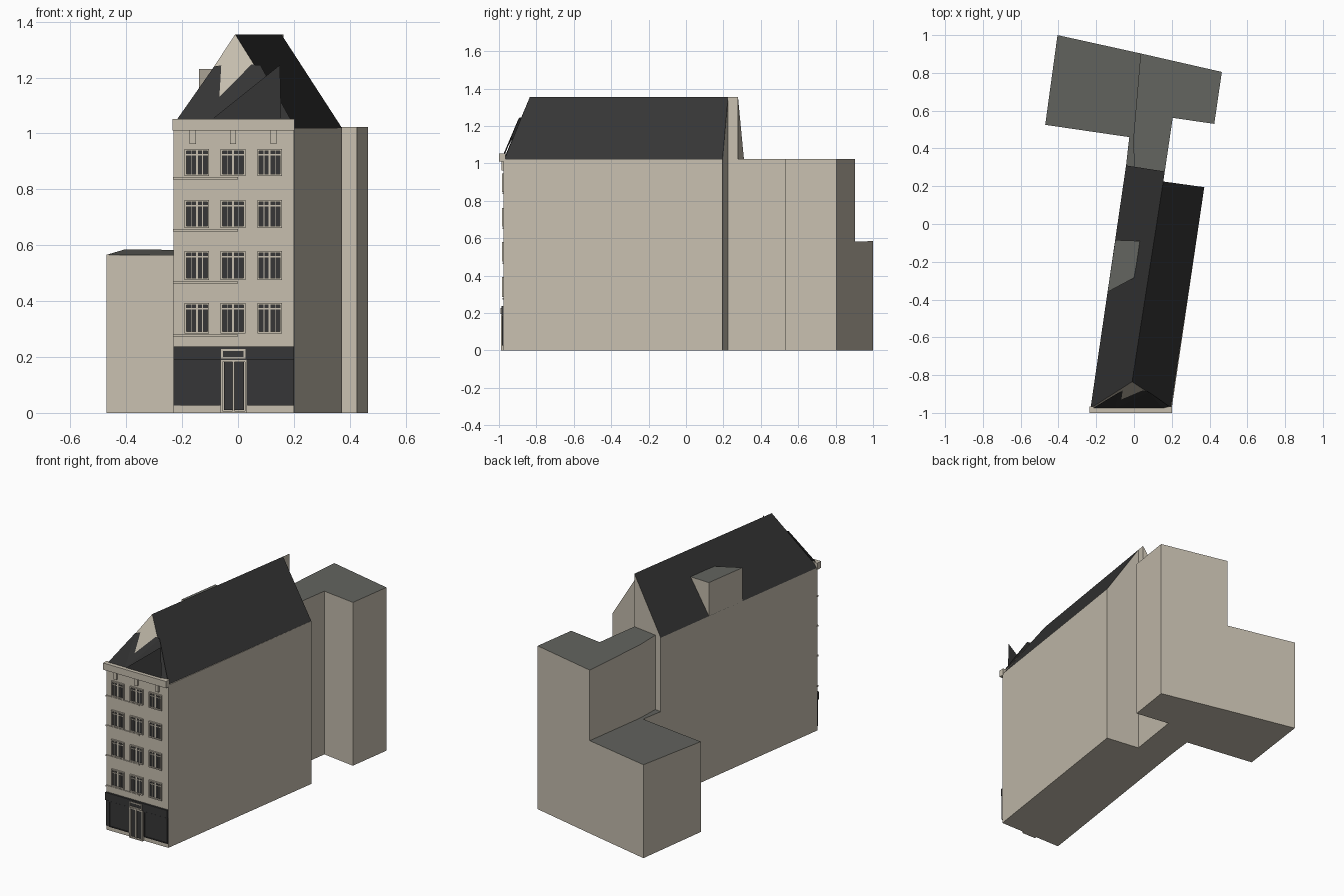
import bpy, bmesh
from mathutils import Vector

cube = bpy.data.objects.get("Cube")
if cube:
    bpy.data.objects.remove(cube, do_unlink=True)


def material(name, color):
    m = bpy.data.materials.new(name)
    m.use_nodes = True
    m.diffuse_color = (*color, 1)
    m.node_tree.nodes["Principled BSDF"].inputs["Base Color"].default_value = (*color, 1)
    return m


CREAM = material("cream_stone", (0.57, 0.52, 0.43))
SLATE = material("dark_slate", (0.035, 0.035, 0.035))
GREY = material("grey_flat_roof", (0.125, 0.128, 0.115))
SHOP = material("shop_charcoal", (0.037, 0.037, 0.038))


def finish(name, bm, mats):
    me = bpy.data.meshes.new(name)
    bm.to_mesh(me)
    bm.free()
    for m in mats:
        me.materials.append(m)
    ob = bpy.data.objects.new(name, me)
    bpy.context.scene.collection.objects.link(ob)
    return ob


def prism(name, outline, bottom, top, roof=CREAM):
    """Extrude a counter-clockwise footprint; top is a height or a function of y."""
    height = top if callable(top) else lambda y: top
    bm = bmesh.new()
    lo = [bm.verts.new((x, y, bottom)) for x, y in outline]
    hi = [bm.verts.new((x, y, height(y))) for x, y in outline]
    bm.faces.new(lo[::-1])
    bm.faces.new(hi).material_index = 1
    n = len(outline)
    for i in range(n):
        j = (i + 1) % n
        bm.faces.new((lo[i], lo[j], hi[j], hi[i]))
    return finish(name, bm, [CREAM, roof])


def sheet(name, polygons, mat):
    bm = bmesh.new()
    for poly in polygons:
        bm.faces.new([bm.verts.new(p) for p in poly])
    return finish(name, bm, [mat])


WALL = -0.975  # front wall plane


def boxes(name, rects, depth, mat, back=WALL + 0.005):
    """Join facade boxes given as (x0, x1, z0, z1) into one object."""
    bm = bmesh.new()
    for x0, x1, z0, z1 in rects:
        made = bmesh.ops.create_cube(bm, size=1)["verts"]
        front = WALL - depth
        bmesh.ops.scale(bm, verts=made, vec=(x1 - x0, back - front, z1 - z0))
        bmesh.ops.translate(bm, verts=made,
                            vec=((x0 + x1) / 2, (back + front) / 2, (z0 + z1) / 2))
    return finish(name, bm, [mat])


def border(x0, x1, z0, z1, t):
    return [(x0, x0 + t, z0, z1), (x1 - t, x1, z0, z1),
            (x0 + t, x1 - t, z0, z0 + t), (x0 + t, x1 - t, z1 - t, z1)]


# Main body: a long slanted plot with a stepped rear
EAVE, RIDGE = 1.02, 1.355
fl, fr = (-0.23, WALL), (0.2, WALL)
br, bm_, bg, bl = (0.372, 0.195), (0.155, 0.225), (0.163, 0.278), (-0.042, 0.31)
prism("main_body", [fl, fr, br, bm_, bg, bl], 0, EAVE)


def at(p, z):
    return Vector((*p, z))


# Main roof and gables
peak = Vector((-0.01, -0.835, RIDGE))
step, end = at(bm_, RIDGE), at(bg, RIDGE)
sheet("main_roof", [
    [at(fr, EAVE - 0.008), at(br, EAVE), step, peak],
    [at(bl, EAVE), at(fl, EAVE), peak, step, end],
], SLATE)
sheet("gable_walls", [
    [at(fl, EAVE), at(fr, EAVE), peak],
    [at(bm_, EAVE), at(bg, EAVE), end, step],
    [at(br, EAVE), at(bm_, EAVE), step],
    [at(bg, EAVE), at(bl, EAVE), end],
], CREAM)

# Folded slate roof over the front gable
a, c, f = [Vector((x, WALL - 0.003, 1.045)) for x in (-0.222, -0.1, 0.155)]
b, d = Vector((-0.085, -0.895, 1.24)), Vector((0.08, -0.89, 1.245))
crown = Vector((-0.02, -0.86, 1.25))
spike = Vector((0.15, WALL - 0.002, 1.245))
sheet("front_roof_folds", [[a, c, b], [c, d, crown, b], [c, f, d], [c, f, spike],
                           [f, Vector((0.2, WALL, 1.03)), d]], SLATE)

# Side dormer flush with the left wall
prism("side_dormer", [(-0.14, -0.36), (0.0, -0.285), (0.035, -0.09), (-0.099, -0.085)],
      1.0, 1.23, GREY)

# Rear wings
prism("rear_tall_wing", [(0.0, 0.303), (0.163, 0.278), (0.205, 0.562), (0.425, 0.53),
                         (0.465, 0.805), (0.035, 0.903), (-0.003, 0.46)], 0, 1.023, GREY)
prism("rear_low_wing", [(-0.47, 0.525), (-0.025, 0.46), (-0.042, 0.31), (0.0, 0.303),
                        (-0.003, 0.46), (0.035, 0.903), (-0.405, 1.0)],
      0, lambda y: 0.565 + 0.02 * (y - 0.5) / 0.5, GREY)

# Cornice with brackets
boxes("cornice", [(-0.235, 0.202, 1.01, 1.052)], 0.025, CREAM, back=WALL + 0.01)
boxes("cornice_brackets", [(x - 0.011, x + 0.011, 0.962, 1.01)
                           for x in (-0.162, -0.018, 0.127)], 0.012, CREAM)

# Windows: four floors of three
frames, panes, bars, bands = [], [], [], []
for z0, z1 in ((0.285, 0.393), (0.475, 0.579), (0.662, 0.762), (0.848, 0.945)):
    bands.append((-0.232, 0.0, z0 - 0.012, z0 - 0.004))
    for x in (-0.147, -0.018, 0.113):
        x0, x1 = x - 0.044, x + 0.044
        frames += border(x0, x1, z0, z1, 0.007)
        panes.append((x0 + 0.007, x1 - 0.007, z0 + 0.007, z1 - 0.007))
        bars.append((x - 0.004, x + 0.004, z0 + 0.007, z1 - 0.007))
        bars.append((x0 + 0.007, x1 - 0.007, z1 - 0.023, z1 - 0.018))
        for s in (-1, 1):
            bars.append((x + s * 0.02 - 0.001, x + s * 0.02 + 0.001, z0 + 0.007, z1 - 0.007))
boxes("window_frames", frames, 0.01, CREAM)
boxes("window_panes", panes, 0.003, SHOP)
boxes("window_bars", bars, 0.006, CREAM)
boxes("floor_bands", bands, 0.006, CREAM)

# Shopfront
boxes("shop_fascia", [(-0.23, 0.2, 0.19, 0.238)], 0.012, SHOP)
boxes("shop_windows", [(-0.23, -0.062, 0.027, 0.19), (0.03, 0.2, 0.027, 0.19)], 0.005, SHOP)
boxes("shop_window_frames", border(-0.206, -0.066, 0.027, 0.188, 0.005)
      + border(0.036, 0.198, 0.027, 0.188, 0.005), 0.009, SHOP)

# Door with fanlight panel
boxes("door_frame", border(-0.062, 0.032, 0.0, 0.19, 0.007) + [(-0.02, -0.013, 0.007, 0.183)],
      0.014, CREAM)
boxes("door_leaves", [(-0.05, -0.02, 0.01, 0.182), (-0.013, 0.021, 0.01, 0.182)], 0.008, SHOP)
boxes("fanlight_frame", border(-0.06, 0.026, 0.194, 0.228, 0.006), 0.016, CREAM)
